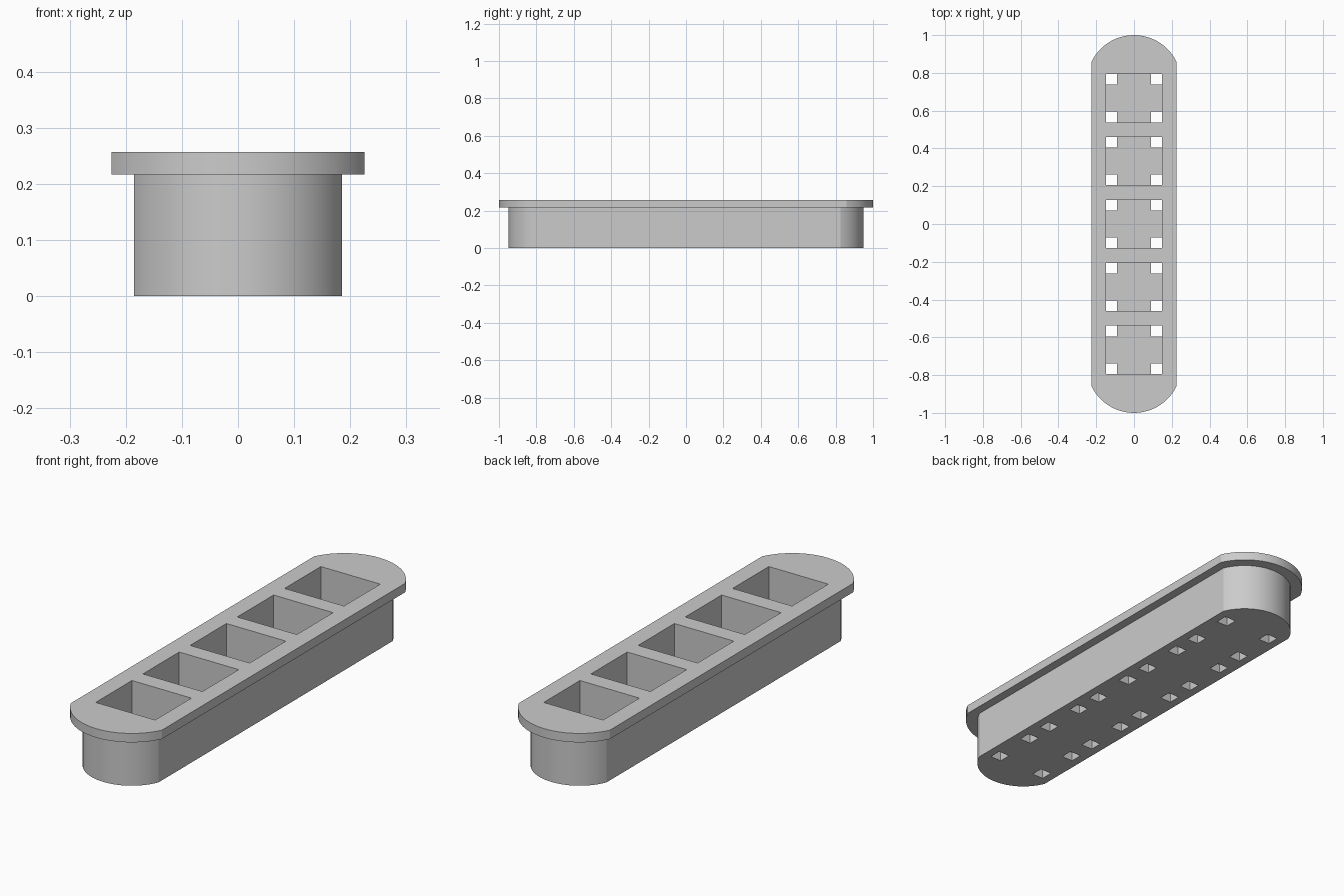
import bpy
import bmesh
from math import asin, sin, cos, radians

if "Cube" in bpy.data.objects:
    bpy.data.objects.remove(bpy.data.objects["Cube"], do_unlink=True)

HEIGHT, RIM_BOTTOM, FLOOR = 0.257, 0.217, 0.04
ARC_CENTRE = 0.75
POCKET_X, POCKET_Y, HOLE = 0.147, 0.128, 0.056
POCKETS = [i / 3 for i in range(-2, 3)]

grey = bpy.data.materials.new("grey_plastic")
grey.use_nodes = True
colour = (0.6, 0.6, 0.6, 1)
grey.diffuse_color = colour
grey.node_tree.nodes["Principled BSDF"].inputs["Base Color"].default_value = colour


def to_object(bm, name):
    bmesh.ops.recalc_face_normals(bm, faces=bm.faces)
    mesh = bpy.data.meshes.new(name)
    bm.to_mesh(mesh)
    bm.free()
    mesh.materials.append(grey)
    obj = bpy.data.objects.new(name, mesh)
    bpy.context.collection.objects.link(obj)
    return obj


def rounded_bar(name, half_width, radius, z0, z1, steps=24):
    """Straight-sided bar whose two ends are shallow arcs."""
    bm = bmesh.new()
    sweep = asin(half_width / radius)
    arc = [sweep * (1 - 2 * i / steps) for i in range(steps + 1)]
    points = [(radius * sin(a) * s, (ARC_CENTRE + radius * cos(a)) * s)
              for s in (1, -1) for a in arc]
    face = bm.faces.new([bm.verts.new((x, y, z0)) for x, y in points])
    top = bmesh.ops.extrude_face_region(bm, geom=[face], use_keep_orig=True)["geom"]
    bmesh.ops.translate(bm, vec=(0, 0, z1 - z0),
                        verts=[v for v in top if isinstance(v, bmesh.types.BMVert)])
    return to_object(bm, name)


def add_box(bm, x, y, size_x, size_y, z0, z1):
    verts = bmesh.ops.create_cube(bm, size=1)["verts"]
    bmesh.ops.scale(bm, vec=(size_x, size_y, z1 - z0), verts=verts)
    bmesh.ops.translate(bm, vec=(x, y, (z0 + z1) / 2), verts=verts)


def combine(target, tool, operation):
    mod = target.modifiers.new(operation, 'BOOLEAN')
    mod.operation, mod.solver, mod.object = operation, 'EXACT', tool
    bpy.context.view_layer.objects.active = target
    bpy.ops.object.modifier_apply(modifier=mod.name)
    bpy.data.objects.remove(tool, do_unlink=True)


# Tray body with its overhanging rim
tray = rounded_bar("tray", 0.185, 0.2, 0, RIM_BOTTOM + 0.01)
rim = rounded_bar("rim", 0.225, 0.25, RIM_BOTTOM, HEIGHT)
combine(tray, rim, 'UNION')

# Row of square pockets
bm = bmesh.new()
for y in POCKETS:
    add_box(bm, 0, y, 2 * POCKET_X, 2 * POCKET_Y, FLOOR, HEIGHT + 0.1)
combine(tray, to_object(bm, "pocket_cutter"), 'DIFFERENCE')

# Drain hole in each pocket corner
bm = bmesh.new()
for y in POCKETS:
    for sx in (1, -1):
        for sy in (1, -1):
            add_box(bm, sx * (POCKET_X - HOLE / 2), y + sy * (POCKET_Y - HOLE / 2),
                    HOLE, HOLE, -0.1, FLOOR + 0.05)
combine(tray, to_object(bm, "drain_cutter"), 'DIFFERENCE')

# Smooth arcs, sharp edges elsewhere
bpy.ops.object.select_all(action='DESELECT')
tray.select_set(True)
bpy.context.view_layer.objects.active = tray
bpy.ops.object.shade_smooth_by_angle(angle=radians(20))
